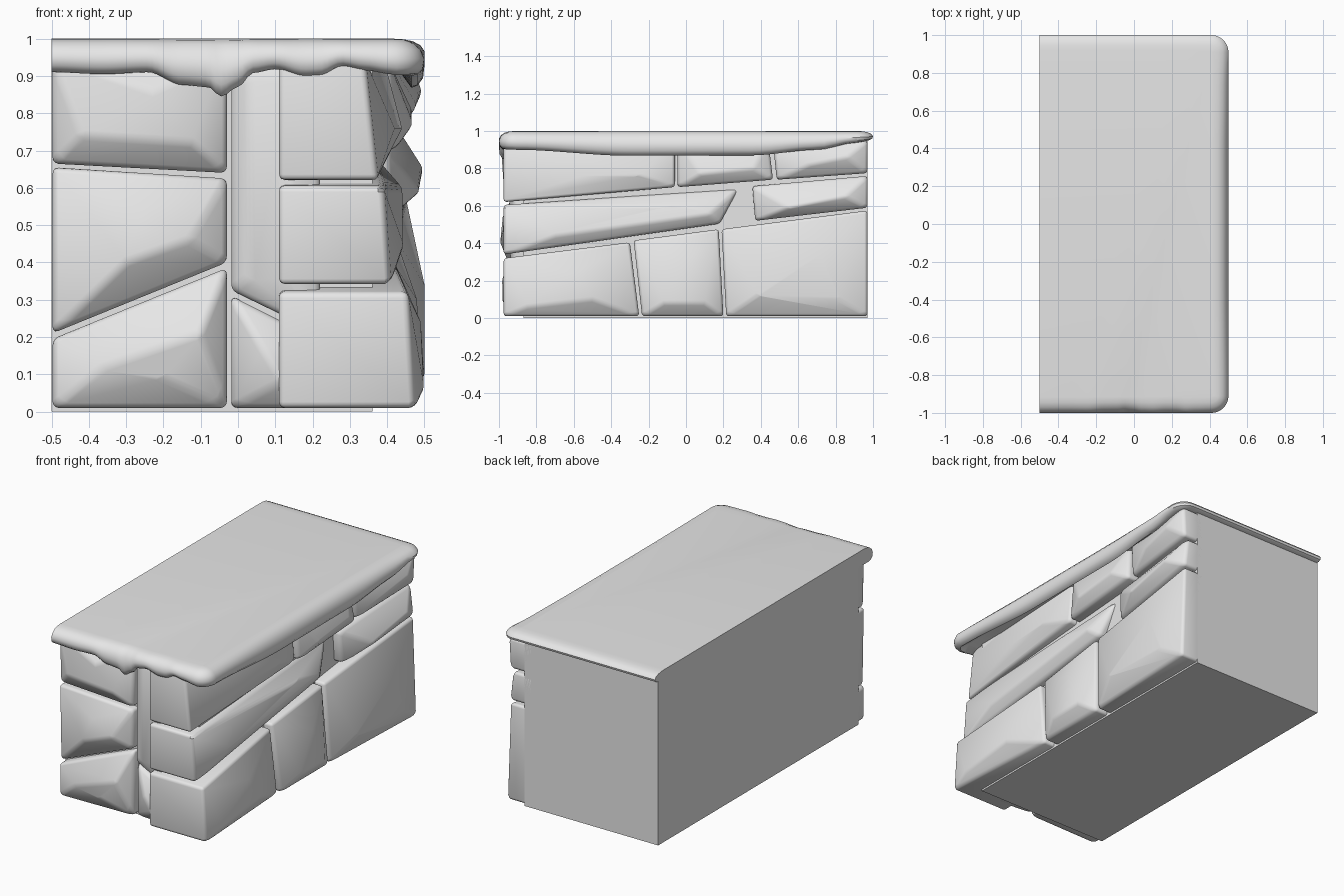
import bpy, bmesh, math
from mathutils import Vector

cube = bpy.data.objects.get("Cube")
if cube:
    bpy.data.objects.remove(cube, do_unlink=True)

STONE = bpy.data.materials.new("stone_grey")
STONE.use_nodes = True
STONE.diffuse_color = (0.8, 0.8, 0.8, 1)
STONE.node_tree.nodes["Principled BSDF"].inputs["Base Color"].default_value = (0.8, 0.8, 0.8, 1)


def finish(name, bm, smooth=True):
    bmesh.ops.recalc_face_normals(bm, faces=bm.faces)
    mesh = bpy.data.meshes.new(name)
    for f in bm.faces:
        f.smooth = smooth
    bm.to_mesh(mesh)
    bm.free()
    if smooth:
        mesh.set_sharp_from_angle(angle=math.radians(42))
    mesh.materials.append(STONE)
    obj = bpy.data.objects.new(name, mesh)
    bpy.context.collection.objects.link(obj)


def on_side(u, v, d):
    return (d, u, v)


def on_front(u, v, d):
    return (u, -d, v)


def stone(name, place, corners, back, rims, peaks, soft=0.016):
    """Hewn stone: flat back, four rim corners and raised peaks, with worn edges."""
    bm = bmesh.new()
    for (u, v), rim in zip(corners, rims):
        bm.verts.new(place(u, v, back))
        bm.verts.new(place(u, v, rim))
    for p in peaks:
        bm.verts.new(place(*p))
    hull = bmesh.ops.convex_hull(bm, input=bm.verts)
    loose = [v for v in bm.verts if not v.link_faces]
    bmesh.ops.delete(bm, geom=loose, context='VERTS')
    bmesh.ops.dissolve_limit(bm, angle_limit=math.radians(3), verts=bm.verts, edges=bm.edges)
    edges = [e for e in bm.edges if e.is_manifold and e.calc_face_angle(0) > math.radians(24)]
    bmesh.ops.bevel(bm, geom=edges, offset=soft, segments=3, profile=0.5,
                    affect='EDGES', clamp_overlap=True)
    finish(name, bm)


# Solid core block
bm = bmesh.new()
bmesh.ops.create_cube(bm, size=1)
for v in bm.verts:
    v.co = Vector((0.36 if v.co.x > 0 else -0.5,
                   0.97 if v.co.y > 0 else -0.87,
                   0.95 if v.co.z > 0 else 0))
finish("core_block", bm, smooth=False)

# Side stones: corners run low front, low back, high back, high front
stone("side_bottom_corner", on_side,
      [(-.975, .01), (-.25, .01), (-.30, .405), (-.975, .32)], .11,
      (.475, .43, .42, .455), [(-.85, .06, .50), (-.5, .10, .50), (-.6, .24, .49)])
stone("side_bottom_middle", on_side,
      [(-.235, .01), (.20, .01), (.175, .475), (-.28, .415)], .3,
      (.44, .44, .42, .41), [(-.12, .08, .49), (.10, .08, .49), (.0, .30, .48)])
stone("side_bottom_back", on_side,
      [(.215, .01), (.97, .01), (.97, .575), (.19, .475)], .3,
      (.44, .47, .45, .42), [(.38, .12, .50), (.82, .10, .50), (.72, .34, .50)])
stone("side_middle_corner", on_side,
      [(-.975, .34), (.18, .505), (.28, .69), (-.975, .605)], .11,
      (.41, .40, .365, .39), [(-.7, .44, .445), (.12, .555, .44), (-.1, .60, .44)])
stone("side_middle_back", on_side,
      [(.37, .52), (.97, .59), (.97, .76), (.355, .705)], .3,
      (.41, .45, .43, .40), [(.55, .59, .49), (.85, .65, .50)])
stone("side_top_corner", on_side,
      [(-.975, .62), (-.06, .70), (-.06, .95), (-.975, .95)], .11,
      (.375, .41, .39, .34), [(-.55, .76, .42), (-.25, .76, .44)])
stone("side_top_middle", on_side,
      [(-.045, .70), (.465, .74), (.44, .95), (-.045, .95)], .3,
      (.42, .43, .40, .40), [(.08, .77, .47), (.36, .80, .47)])
stone("side_top_back", on_side,
      [(.485, .74), (.97, .775), (.97, .95), (.465, .94)], .3,
      (.42, .45, .46, .41), [(.66, .82, .48), (.86, .86, .495)])

# Front stones: corners run low left, low right, high right, high left on the face
stone("front_bottom_stone", on_front,
      [(-.497, .01), (-.03, .01), (-.03, .385), (-.497, .195)], .8,
      (.93, .92, .91, .93), [(-.36, .12, .98), (-.10, .21, .985), (-.20, .09, .98)])
stone("front_middle_stone", on_front,
      [(-.497, .21), (-.03, .40), (-.03, .625), (-.497, .655)], .8,
      (.92, .92, .92, .93), [(-.30, .40, .995), (-.13, .46, .98), (-.25, .54, .98)])
stone("front_top_stone", on_front,
      [(-.497, .665), (-.03, .64), (-.03, .95), (-.497, .95)], .8,
      (.92, .92, .91, .93), [(-.42, .74, .97), (-.23, .86, .985), (-.12, .72, .98)])
stone("front_narrow_upper_stone", on_front,
      [(-.018, .325), (.22, .21), (.22, .95), (-.018, .95)], .8,
      (.91, .92, .92, .91), [(.03, .36, .94), (.15, .36, .945), (.03, .88, .94), (.15, .88, .945)])
stone("front_narrow_lower_stone", on_front,
      [(-.018, .01), (.22, .01), (.22, .19), (-.018, .31)], .8,
      (.90, .92, .92, .90), [(.065, .17, .965), (.12, .08, .965)])


# Top slab: worn profile swept around the rim, with a dripping lower edge
def blend(keys, t):
    for (a, za), (b, zb) in zip(keys, keys[1:]):
        if t <= b:
            s = max(0, (t - a) / (b - a))
            return za + (zb - za) * s * s * (3 - 2 * s)
    return keys[-1][1]


DRIPS = [(-.5, .91), (-.36, .905), (-.24, .91), (-.15, .876), (-.08, .87), (-.045, .845),
         (0, .87), (.04, .908), (.1, .918), (.18, .898), (.22, .90), (.28, .925),
         (.34, .915), (.41, .905)]
SAG = [(-.91, .90), (-.3, .868), (.35, .87), (.7, .90), (.91, .938)]
R = .09
rim = []
for i in range(65):
    x = -.5 + .91 * i / 64
    rim.append((x, -1, 0, -1, blend(DRIPS, x)))
for i in range(1, 8):
    a = math.radians(-90 + 90 * i / 8)
    rim.append((.41 + R * math.cos(a), -.91 + R * math.sin(a), math.cos(a), math.sin(a), .902))
for i in range(33):
    y = -.91 + 1.82 * i / 32
    rim.append((.5, y, 1, 0, blend(SAG, y)))
for i in range(1, 8):
    a = math.radians(90 * i / 8)
    rim.append((.41 + R * math.cos(a), .91 + R * math.sin(a), math.cos(a), math.sin(a),
                .938 + .012 * i / 8))
for i in range(9):
    rim.append((.41 - .91 * i / 8, 1, 0, 1, .95))

PROFILE = [(.085, 0), (.055, .03), (.03, .12), (.01, .3), (0, .55), (.004, .8), (.018, .95), (.035, 1)]
bm = bmesh.new()
rings = []
for inset, drop in PROFILE:
    rings.append([bm.verts.new((x - nx * inset, y - ny * inset, 1 - drop * (1 - low)))
                  for x, y, nx, ny, low in rim])
rings.append([bm.verts.new((x - nx * .08, y - ny * .08, max(low, .93)))
              for x, y, nx, ny, low in rim])
n = len(rim)
for upper, lower in zip(rings, rings[1:]):
    for i in range(n):
        j = (i + 1) % n
        bm.faces.new((upper[i], upper[j], lower[j], lower[i]))
bm.faces.new(rings[0])
bm.faces.new(rings[-1])
finish("top_slab", bm)
